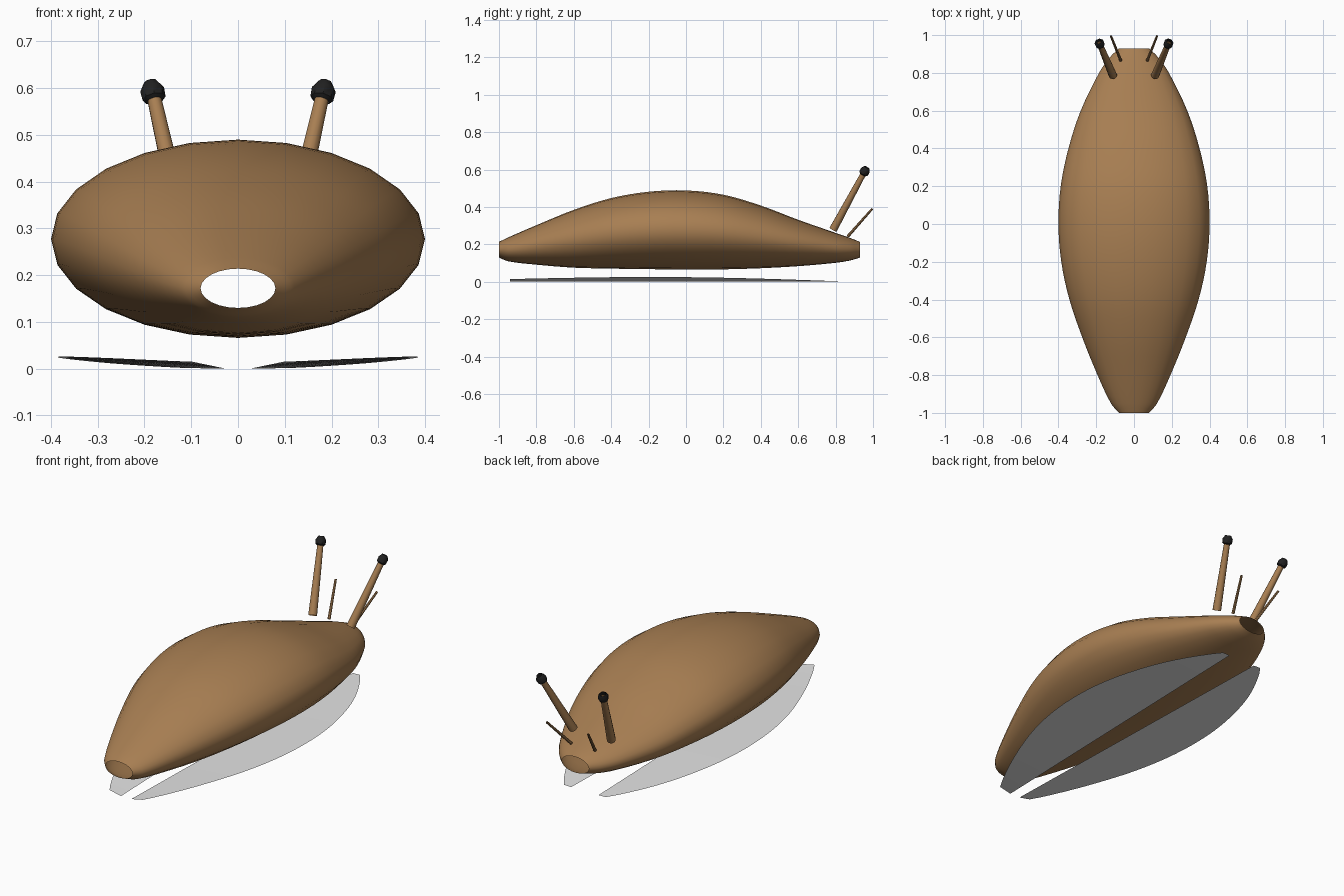
import bpy, math
from mathutils import Vector

if "Cube" in bpy.data.objects:
    bpy.data.objects.remove(bpy.data.objects["Cube"])


def material(name, rgb):
    m = bpy.data.materials.new(name)
    m.diffuse_color = (*rgb, 1)
    m.use_nodes = True
    m.node_tree.nodes["Principled BSDF"].inputs["Base Color"].default_value = m.diffuse_color
    return m


brown = material("brown skin", (0.39, 0.21, 0.085))
grey = material("pale grey sole", (0.8, 0.8, 0.8))
black = material("black eye", (0.015, 0.015, 0.015))


def make(name, verts, faces, mat, angle=40):
    me = bpy.data.meshes.new(name)
    me.from_pydata([tuple(v) for v in verts], [], faces)
    me.materials.append(mat)
    ob = bpy.data.objects.new(name, me)
    bpy.context.collection.objects.link(ob)
    bpy.ops.object.select_all(action='DESELECT')
    ob.select_set(True)
    bpy.context.view_layer.objects.active = ob
    bpy.ops.object.shade_smooth_by_angle(angle=math.radians(angle))
    return ob


def loft(name, rings, mat):
    """Open-ended skin over equal-sized rings."""
    n = len(rings[0])
    verts = [v for r in rings for v in r]
    faces = [(i * n + j, i * n + (j + 1) % n, (i + 1) * n + (j + 1) % n, (i + 1) * n + j)
             for i in range(len(rings) - 1) for j in range(n)]
    return make(name, verts, faces, mat)


def turned(name, base, axis, profile, sides, mat):
    """Open tube around an axis; profile is (distance, radius)."""
    axis = axis.normalized()
    u = axis.orthogonal().normalized()
    w = axis.cross(u)
    rings = [[base + axis * d + (u * math.cos(t) + w * math.sin(t)) * r
              for t in (2 * math.pi * j / sides for j in range(sides))] for d, r in profile]
    return loft(name, rings, mat)


# body stations: y, half width, bottom z, top z
S = [(-1, .08, .13, .214), (-.95, .122, .11, .238), (-.8, .193, .092, .303),
     (-.6, .274, .076, .385), (-.4, .342, .071, .448), (-.2, .385, .068, .482),
     (0, .40, .066, .489), (.2, .388, .067, .466), (.4, .347, .073, .408),
     (.6, .282, .084, .332), (.8, .185, .102, .262), (.88, .13, .115, .234),
     (.93, .08, .13, .214)]


def station(i, t):
    """Smooth spline between body stations."""
    a, b = Vector(S[i]), Vector(S[i + 1])
    p = Vector(S[i - 1]) if i else a * 2 - b
    q = Vector(S[i + 2]) if i + 2 < len(S) else b * 2 - a

    def slope(l, m, r):
        return (r - l) * ((b[0] - a[0]) / (r[0] - l[0]))
    m0, m1 = slope(p, a, b), slope(a, b, q)
    return (a * (2 * t**3 - 3 * t**2 + 1) + m0 * (t**3 - 2 * t**2 + t)
            + b * (3 * t**2 - 2 * t**3) + m1 * (t**3 - t**2))


stations = [station(i, k / 4) for i in range(len(S) - 1) for k in range(4)] + [Vector(S[-1])]
N = 24
rings = []
for y, w, lo, hi in stations:
    rings.append([Vector((w * math.cos(t), y, (lo + hi) / 2 + (hi - lo) / 2 * math.sin(t)))
                  for t in (-2 * math.pi * j / N for j in range(N))])
loft("body", rings, brown)


def width_at(y):
    for a, b in zip(stations, stations[1:]):
        if a[0] <= y <= b[0]:
            return a[1] + (b[1] - a[1]) * (y - a[0]) / (b[0] - a[0])


for side, s in (("right", 1), ("left", -1)):
    # sole flap: thin sheet, outer edge slightly raised
    verts, faces, n = [], [], 40
    for k in range(n + 1):
        f = k / n
        y = -.94 + 1.79 * f
        inner = .03 + .05 * f
        outer = max(inner + .015, width_at(y) * .965 - .025 * abs(2 * f - 1) ** 4)
        rise = .015 - .013 * f + .017 * math.sin(math.pi * f)
        verts += [(s * inner, y, 0.001), (s * outer, y, rise)]
        if k:
            q = (2 * k - 2, 2 * k - 1, 2 * k + 1, 2 * k)
            faces.append(q if s > 0 else q[::-1])
    make(side + "_sole_flap", verts, faces, grey)

    # long eye stalk with open barrel-shaped eye
    base, tip = Vector((s * .112, .787, .28)), Vector((s * .182, .955, .59))
    axis = tip - base
    L = axis.length
    turned(side + "_eye_stalk", base, axis, [(0, .022), (L, .015)], 12, brown)
    turned(side + "_eye", base, axis,
           [(L - .02, .017), (L - .014, .025), (L + .008, .026), (L + .026, .015)], 8, black)

    # short feeler
    base, tip = Vector((s * .07, .865, .243)), Vector((s * .122, .995, .39))
    turned(side + "_feeler", base, tip - base, [(0, .008), ((tip - base).length, .006)], 8, brown)
